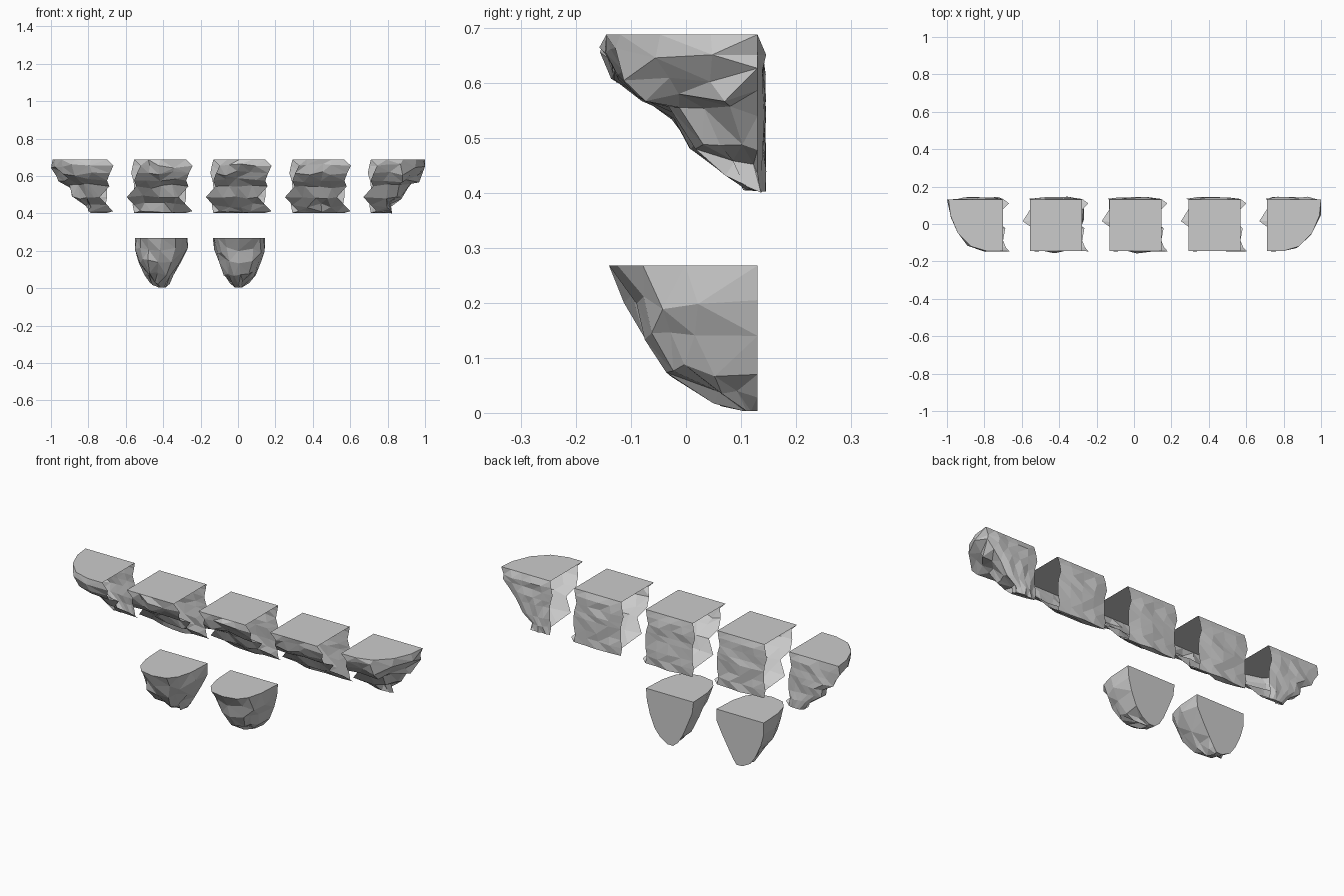
import bpy, bmesh, math, random

if "Cube" in bpy.data.objects:
    bpy.data.objects.remove(bpy.data.objects["Cube"])

# Cliff profile from top lip to lower edge: y, z, sideways seam shift
PROFILE = [(-.145, .688, 0), (-.146, .655, .034), (-.125, .615, .015), (-.088, .575, 0),
           (-.022, .545, .012), (.015, .487, -.04), (.078, .445, .0), (.11, .412, .032)]
BACK_SHIFT = [0, -.008, -.016, -.004, 0, 0, -.008, 0]
BACK = .13


def finish(name, loops, cap_start=False, cap_end=False):
    """Skin closed loops of points; edge 0 of every loop to its last point is the flat top."""
    bm = bmesh.new()
    rings = [[bm.verts.new(p) for p in loop] for loop in loops]
    n = len(rings[0])
    for a, b in zip(rings, rings[1:]):
        for i in range(n):
            j = (i + 1) % n
            bm.faces.new((a[i], a[j], b[j], b[i]))
    if cap_start:
        bm.faces.new(rings[0])
    if cap_end:
        bm.faces.new(rings[-1])
    bmesh.ops.remove_doubles(bm, verts=bm.verts, dist=.0005)
    bmesh.ops.triangulate(bm, faces=bm.faces[:], quad_method='SHORT_EDGE')
    bmesh.ops.recalc_face_normals(bm, faces=bm.faces[:])
    bmesh.ops.dissolve_limit(bm, angle_limit=.01, verts=bm.verts[:], edges=bm.edges[:])
    mesh = bpy.data.meshes.new(name)
    bm.to_mesh(mesh)
    bm.free()
    obj = bpy.data.objects.new(name, mesh)
    bpy.context.collection.objects.link(obj)
    return obj


def ledge(name, x0, seed, corner=0):
    """Ledge tile with open seams; corner = -1 / 1 sweeps the profile round to the back."""
    rng = random.Random(seed)
    if corner:
        cols = [(0, 0), (.085, 0)] + [(.085, math.radians(a)) for a in (25, 50, 72, 90)]
    else:
        cols = [(w, 0) for w in (0, .075, .14, .21, .278)]
    sgn = corner or 1
    count = len(cols)
    front = []
    for c, (w, ang) in enumerate(cols):
        col = []
        seam = c == 0 or (not corner and c == count - 1)
        for k, (y, z, dx) in enumerate(PROFILE):
            d = BACK - y
            x = x0 + sgn * (w + d * .75 * math.sin(ang)) + dx * (1 if seam else .3 if not corner else 0)
            py = BACK - d * math.cos(ang)
            if k and not seam:
                x += rng.uniform(-.02, .02)
                z += rng.uniform(-.014, .014) if k < 7 else rng.uniform(-.012, .004)
                if c < count - 1:
                    py += rng.uniform(-.012, .014)
            col.append((max(-1, min(1, x)), py, z))
        front.append(col)
    loops = []
    for c, col in enumerate(front):
        t = c / (count - 1)
        back = []
        for k, shift in enumerate(BACK_SHIFT):
            ex, ey, ez = front[-1][k]
            start = x0 + shift
            if not corner:
                ex, ey, ez = x0 + .278 + shift, BACK, PROFILE[k][1]
            z = PROFILE[k][1] * (1 - t) + ez * t
            y = BACK
            if k == 7 and not (corner and c == count - 1):
                z = .403
            if k and not (corner and c == count - 1):
                y += .004 + rng.uniform(0, .012) * (0 < t < 1)
            back.append((start + (ex - start) * t, y, z))
        loops.append(col + back[::-1])
    return finish(name, loops)


def hanging_rock(name, cx, seed, rows):
    """Half stalactite with a flat back; rows give z, left x, right x, front y."""
    rng = random.Random(seed)
    loops = []
    for k, (z, left, right, front) in enumerate(rows):
        mid, half = (left + right) / 2, (right - left) / 2
        loop = []
        for i in range(9):
            a = math.pi * i / 8
            c, s = math.cos(a), math.sin(a)
            x = mid - half * math.copysign(abs(c) ** .65, c)
            y = BACK - (BACK - front) * s ** .75
            pz = z
            if k and k < len(rows) - 1 and 0 < i < 8:
                x += rng.uniform(-.012, .012)
                y = min(BACK, y + rng.uniform(-.008, .016))
                pz += rng.uniform(-.018, .018)
            loop.append((cx + x, y, pz))
        loops.append(loop)
    return finish(name, loops, True, True)


# Upper row of ledges
ledge("left_corner_ledge", -.70, 3, -1)
for i, label in enumerate(("left", "middle", "right")):
    ledge(label + "_ledge", -.555 + .423 * i, 11 + i)
ledge("right_corner_ledge", .71, 5, 1)

# Lower hanging rocks
hanging_rock("left_hanging_rock", -.41, 21, [
    (.268, -.14, .14, -.14), (.205, -.14, .138, -.105), (.14, -.122, .105, -.09),
    (.07, -.09, .065, -.035), (.028, -.06, .04, .05), (.003, -.012, .022, .105)])
hanging_rock("right_hanging_rock", .005, 22, [
    (.268, -.14, .14, -.14), (.205, -.132, .135, -.105), (.14, -.105, .118, -.09),
    (.07, -.075, .09, -.035), (.028, -.05, .055, .05), (.003, -.02, .015, .105)])
